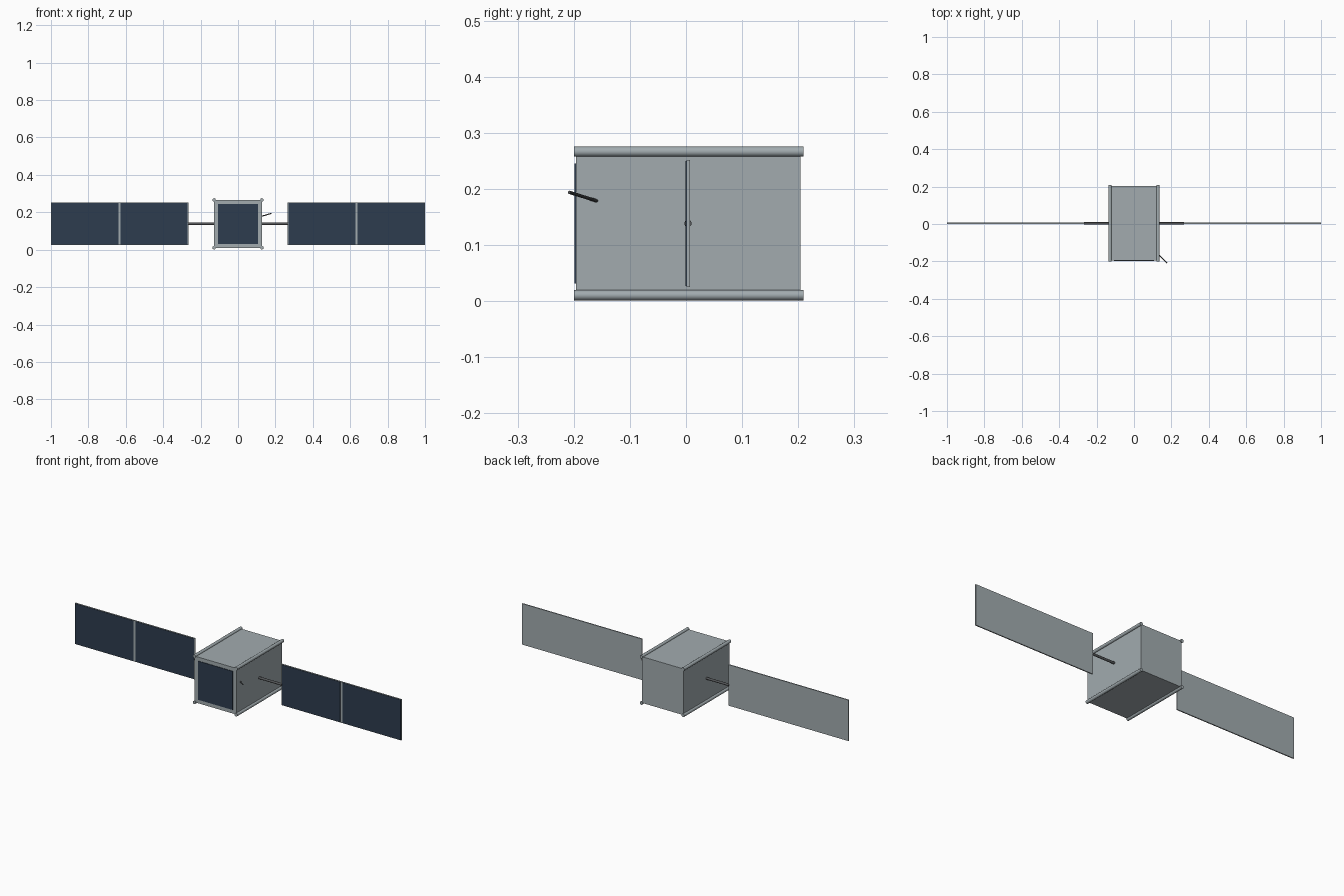
import bpy
from mathutils import Vector

cube = bpy.data.objects.get("Cube")
if cube:
    bpy.data.objects.remove(cube, do_unlink=True)


def material(name, rgb):
    m = bpy.data.materials.new(name)
    m.use_nodes = True
    colour = (*rgb, 1)
    m.diffuse_color = colour
    m.node_tree.nodes["Principled BSDF"].inputs["Base Color"].default_value = colour
    return m


ALUMINIUM = material("aluminium grey", (0.36, 0.41, 0.43))
CELL = material("solar cell navy", (0.027, 0.045, 0.077))
DARK = material("dark metal", (0.09, 0.095, 0.1))

MID_Z = 0.1385   # height of the centre line
RAIL = 0.128     # rail offset from the centre line
WING_Y = 0.0035


def box(name, low, high, mat):
    low, high = Vector(low), Vector(high)
    bpy.ops.mesh.primitive_cube_add(size=1, location=(low + high) / 2)
    ob = bpy.context.object
    ob.name = name
    ob.scale = high - low
    bpy.ops.object.transform_apply(location=False, rotation=False, scale=True)
    ob.data.materials.append(mat)
    return ob


def rod(name, start, end, radius, mat, sides=16):
    start, end = Vector(start), Vector(end)
    axis = end - start
    bpy.ops.mesh.primitive_cylinder_add(vertices=sides, radius=radius, depth=axis.length,
                                        location=(start + end) / 2)
    ob = bpy.context.object
    ob.name = name
    ob.rotation_euler = axis.to_track_quat("Z", "Y").to_euler()
    ob.data.materials.append(mat)
    bpy.ops.object.shade_smooth_by_angle()
    return ob


# Body with a solar cell on the front
box("body", (-RAIL, -0.196, MID_Z - RAIL), (RAIL, 0.204, MID_Z + RAIL), ALUMINIUM)
box("front_cell", (-0.107, -0.199, MID_Z - 0.107), (0.107, -0.195, MID_Z + 0.107), CELL)

# Corner rails
for side, sx in (("left", 1), ("right", -1)):
    for level, sz in (("top", 1), ("bottom", -1)):
        x, z = sx * RAIL, MID_Z + sz * RAIL
        rod(f"{level}_{side}_rail", (x, -0.2, z), (x, 0.209, z), 0.009, ALUMINIUM)

# Solar wings: boom, backing panel and two cells each
for side, s in (("left", 1), ("right", -1)):
    rod(f"{side}_boom", (s * 0.12, WING_Y, MID_Z), (s * 0.268, WING_Y, MID_Z), 0.0065, DARK)
    a, b = sorted((s * 0.265, s))
    box(f"{side}_panel", (a, 0.001, MID_Z - 0.1135), (b, 0.007, MID_Z + 0.1135), ALUMINIUM)
    for part, inner, outer in (("inner", 0.270, 0.627), ("outer", 0.640, 0.997)):
        a, b = sorted((s * inner, s * outer))
        box(f"{side}_{part}_cell", (a, -0.001, MID_Z - 0.1115), (b, 0.002, MID_Z + 0.1115), CELL)

# Whip antenna
rod("antenna", (0.124, -0.157, 0.178), (0.177, -0.208, 0.194), 0.003, DARK, 10)
